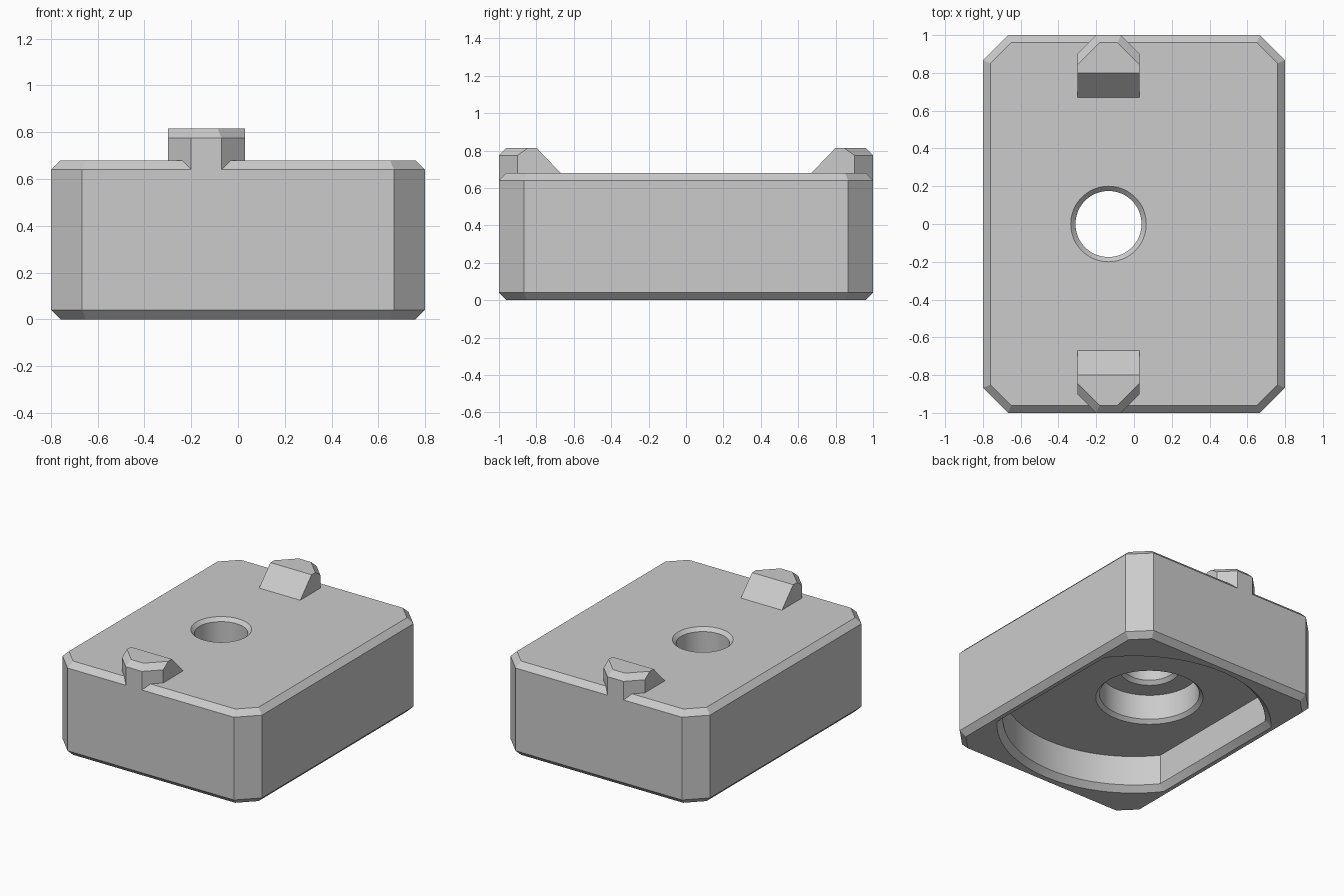
import bpy
import bmesh
import math

cube = bpy.data.objects.get("Cube")
if cube:
    bpy.data.objects.remove(cube, do_unlink=True)

GREY = (0.6, 0.6, 0.6, 1.0)
grey = bpy.data.materials.new("plain grey")
grey.use_nodes = True
grey.diffuse_color = GREY
grey.node_tree.nodes["Principled BSDF"].inputs["Base Color"].default_value = GREY

HOLE_X = -0.135
T = math.tan(math.pi / 8)


def loft(name, sections):
    """Solid through stacked outlines, given as (points, z)."""
    bm = bmesh.new()
    rings = [[bm.verts.new((x, y, z)) for x, y in pts] for pts, z in sections]
    n = len(rings[0])
    for low, high in zip(rings, rings[1:]):
        for i in range(n):
            j = (i + 1) % n
            bm.faces.new((low[i], low[j], high[j], high[i]))
    bm.faces.new(rings[0])
    bm.faces.new(rings[-1])
    bmesh.ops.recalc_face_normals(bm, faces=bm.faces)
    mesh = bpy.data.meshes.new(name)
    bm.to_mesh(mesh)
    bm.free()
    mesh.materials.append(grey)
    obj = bpy.data.objects.new(name, mesh)
    bpy.context.collection.objects.link(obj)
    return obj


def octagon(inset):
    """Rectangle with cut corners, offset inwards."""
    w, d, c = 0.8 - inset, 1.0 - inset, 0.133 - inset * (1 - T)
    c = 0.133 - inset * (2 - math.sqrt(2))
    q = [(w, d - c), (w - c, d)]
    top = q + [(-x, y) for x, y in reversed(q)]
    return top + [(-x, -y) for x, y in top]


def circle(r, n=64):
    return [(HOLE_X + r * math.cos(2 * math.pi * i / n),
             r * math.sin(2 * math.pi * i / n)) for i in range(n)]


def flat_sided_disc(grow, n=40):
    """Disc trimmed by two straight sides."""
    a, r = 0.69 + grow, 0.88 + grow
    start = math.acos(a / r)
    arc = []
    for i in range(n + 1):
        t = start + (math.pi - 2 * start) * i / n
        arc.append((r * math.cos(t), r * math.sin(t)))
    return arc + [(-x, -y) for x, y in arc]


def lug_outline(side, inner, inset):
    """Pointed lug plan: straight sides, cut outer corners."""
    half, end = 0.165, 0.065 - inset * T
    shoulder = 0.90 - inset * math.sqrt(2)
    pts = [(half, inner), (half, shoulder), (end, 1 - inset)]
    pts += [(-x, y) for x, y in reversed(pts)]
    return [(HOLE_X + x, side * y) for x, y in pts]


def cut(target, cutter):
    mod = target.modifiers.new("cut", "BOOLEAN")
    mod.operation = "DIFFERENCE"
    mod.solver = "EXACT"
    mod.object = cutter
    bpy.context.view_layer.objects.active = target
    bpy.ops.object.modifier_apply(modifier=mod.name)
    bpy.data.objects.remove(cutter, do_unlink=True)


# Main block with chamfered edges
body = loft("body", [(octagon(0.04), 0), (octagon(0), 0.04),
                     (octagon(0), 0.64), (octagon(0.04), 0.68)])

# Underside recess, counterbore and through hole, each with a chamfered rim
cut(body, loft("recess_cutter", [(flat_sided_disc(0.06), -0.02),
                                 (flat_sided_disc(0), 0.04),
                                 (flat_sided_disc(0), 0.26)]))
cut(body, loft("counterbore_cutter", [(circle(0.375), 0.245),
                                      (circle(0.335), 0.285),
                                      (circle(0.335), 0.47)]))
cut(body, loft("hole_cutter", [(circle(0.21), 0.46), (circle(0.175), 0.495),
                               (circle(0.175), 0.655), (circle(0.22), 0.70)]))

# Locating lugs at both ends
for name, side in (("front_lug", -1), ("back_lug", 1)):
    loft(name, [(lug_outline(side, 0.67, 0), 0.64),
                (lug_outline(side, 0.67, 0), 0.68),
                (lug_outline(side, 0.7615, 0), 0.775),
                (lug_outline(side, 0.80, 0.04), 0.815)])

bpy.ops.object.select_all(action="DESELECT")
body.select_set(True)
bpy.context.view_layer.objects.active = body
bpy.ops.object.shade_smooth_by_angle(angle=math.radians(30))
